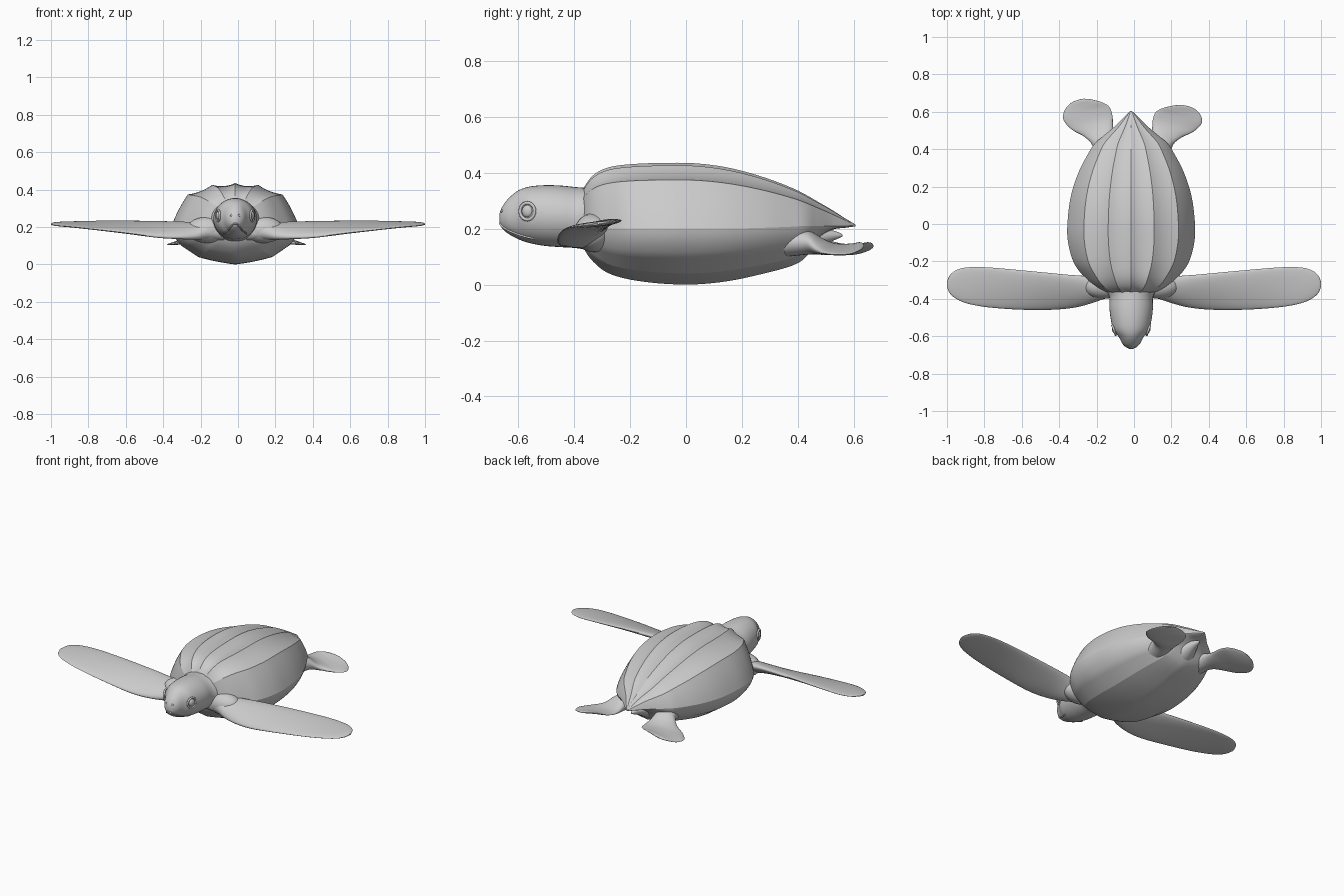
import bpy, bmesh, math
from mathutils import Vector

CX = -0.015  # body centre line


def smooth_rows(rows, steps):
    """Catmull-Rom interpolation of rows of numbers."""
    out = []
    for i in range(len(rows) - 1):
        p0, p1, p2 = rows[max(i - 1, 0)], rows[i], rows[i + 1]
        p3 = rows[min(i + 2, len(rows) - 1)]
        for s in range(steps):
            t = s / steps
            out.append([0.5 * (2 * b + (c - a) * t + (2 * a - 5 * b + 4 * c - d) * t * t
                        + (3 * b - a - 3 * c + d) * t ** 3)
                        for a, b, c, d in zip(p0, p1, p2, p3)])
    out.append(list(rows[-1]))
    return out


def loft(name, rings, angle=30):
    bm = bmesh.new()
    vs = [[bm.verts.new(p) for p in r] for r in rings]
    n = len(rings[0])
    for a, b in zip(vs, vs[1:]):
        for k in range(n):
            bm.faces.new((a[k], a[(k + 1) % n], b[(k + 1) % n], b[k]))
    for r in (vs[0], vs[-1]):
        c = bm.verts.new(sum((v.co for v in r), Vector()) / n)
        for k in range(n):
            bm.faces.new((r[k], r[(k + 1) % n], c))
    bmesh.ops.recalc_face_normals(bm, faces=bm.faces)
    me = bpy.data.meshes.new(name)
    bm.to_mesh(me)
    bm.free()
    ob = bpy.data.objects.new(name, me)
    bpy.context.collection.objects.link(ob)
    finish(ob, angle)
    return ob


def finish(ob, angle=30):
    bpy.ops.object.select_all(action='DESELECT')
    ob.select_set(True)
    bpy.context.view_layer.objects.active = ob
    bpy.ops.object.shade_smooth_by_angle(angle=math.radians(angle))


# ridged shell: half section from top keel to bottom keel, valleys between keels
keels = [(0, 1), (0.36, 0.96), (0.74, 0.74), (1, 0), (0.84, -0.5), (0.58, -0.8), (0, -1)]
bows = [-0.05, -0.035, 0.02, 0.03, 0.0, 0.02]
half = []
for (a, b), bow in zip(zip(keels, keels[1:]), bows):
    a, b = Vector(a), Vector(b)
    d = b - a
    nrm = Vector((-d.y, d.x)).normalized()
    for s in range(6):
        t = s / 6
        half.append(a + d * t + nrm * bow * 4 * t * (1 - t))
half.append(Vector(keels[-1]))
section = half + [Vector((-p.x, p.y)) for p in half[-2:0:-1]]

# y, half width, top, bottom, rim height
body = [(-0.375, 0.09, 0.32, 0.16, 0.22), (-0.36, 0.15, 0.355, 0.12, 0.21),
        (-0.33, 0.205, 0.392, 0.08, 0.205), (-0.28, 0.255, 0.418, 0.042, 0.20),
        (-0.2, 0.31, 0.43, 0.018, 0.20), (-0.08, 0.34, 0.435, 0.003, 0.20),
        (0.04, 0.338, 0.433, 0.001, 0.20), (0.16, 0.32, 0.416, 0.014, 0.20),
        (0.28, 0.28, 0.383, 0.04, 0.203), (0.38, 0.228, 0.345, 0.068, 0.207),
        (0.43, 0.195, 0.32, 0.10, 0.21), (0.47, 0.15, 0.297, 0.16, 0.21),
        (0.52, 0.09, 0.268, 0.195, 0.21), (0.57, 0.04, 0.236, 0.203, 0.21),
        (0.605, 0.003, 0.215, 0.208, 0.211)]
rings = []
for y, w, top, bot, rim in smooth_rows(body, 5):
    rings.append([Vector((CX + p.x * w, y,
                  rim + p.y * ((top - rim) if p.y > 0 else (rim - bot)))) for p in section])
loft("shell", rings, 16)

# head and neck: y, half width, top, bottom
head = [(-0.667, 0.006, 0.25, 0.225), (-0.66, 0.026, 0.272, 0.205), (-0.64, 0.047, 0.302, 0.185),
        (-0.605, 0.066, 0.333, 0.165), (-0.565, 0.095, 0.349, 0.15), (-0.51, 0.109, 0.355, 0.139),
        (-0.45, 0.116, 0.354, 0.134), (-0.39, 0.117, 0.348, 0.13), (-0.34, 0.14, 0.345, 0.12),
        (-0.28, 0.15, 0.34, 0.11)]
N = 40
rings = [[Vector((CX + w * math.cos(k * math.tau / N), y,
          (top + bot) / 2 + (top - bot) / 2 * math.sin(k * math.tau / N))) for k in range(N)]
         for y, w, top, bot in smooth_rows(head, 5)]
loft("head", rings, 60)


def tube(name, pts, r):
    cu = bpy.data.curves.new(name, 'CURVE')
    cu.dimensions = '3D'
    cu.bevel_depth = r
    cu.bevel_resolution = 2
    sp = cu.splines.new('POLY')
    sp.points.add(len(pts) - 1)
    for q, p in zip(sp.points, pts):
        q.co = (*p, 1)
    ob = bpy.data.objects.new(name, cu)
    bpy.context.collection.objects.link(ob)


# beak edge running round the snout
left = [rings[i][N // 2 + 6] for i in range(22, 2, -1)]
right = [rings[i][N - 6] for i in range(3, 23)]
tube("beak_edge", left + right, 0.004)


def ball(name, loc, scale, rot=(0, 0, 0)):
    bpy.ops.mesh.primitive_uv_sphere_add(segments=24, ring_count=14, radius=1,
                                         location=loc, rotation=rot, scale=scale)
    bpy.context.object.name = name
    finish(bpy.context.object, 60)


# flat paddle from rows of leading edge, trailing edge, thickness
def paddle(name, rows, place):
    out = []
    for r in smooth_rows(rows, 6):
        a, b = place(Vector(r[0:3])), place(Vector(r[3:6]))
        d = (b - a) / 2
        flat = Vector((d.x, d.y, 0)).normalized()
        up = Vector((-flat.x * d.z, -flat.y * d.z, d.dot(flat))).normalized()
        out.append([(a + b) / 2 + d * math.cos(t) + up * r[6] / 2 * math.sin(t)
                    for t in (k * math.tau / 28 for k in range(28))])
    loft(name, out, 60)


front = [(0.06, -0.38, 0.15, 0.06, -0.25, 0.22, 0.11), (0.14, -0.395, 0.155, 0.14, -0.27, 0.22, 0.105),
         (0.21, -0.42, 0.145, 0.21, -0.28, 0.215, 0.075), (0.30, -0.445, 0.143, 0.30, -0.275, 0.222, 0.056),
         (0.42, -0.458, 0.148, 0.42, -0.264, 0.227, 0.046), (0.60, -0.458, 0.17, 0.60, -0.247, 0.23, 0.036),
         (0.78, -0.445, 0.19, 0.78, -0.232, 0.23, 0.026), (0.89, -0.425, 0.202, 0.89, -0.232, 0.227, 0.021),
         (0.95, -0.40, 0.207, 0.95, -0.247, 0.225, 0.018), (0.985, -0.37, 0.211, 0.985, -0.275, 0.222, 0.013),
         (1.0, -0.335, 0.215, 1.0, -0.31, 0.217, 0.006)]
rear = [(0.20, 0.34, 0.15, 0.08, 0.38, 0.15, 0.10), (0.215, 0.42, 0.15, 0.10, 0.46, 0.15, 0.085),
        (0.26, 0.465, 0.125, 0.105, 0.525, 0.14, 0.05), (0.325, 0.50, 0.112, 0.108, 0.57, 0.14, 0.028),
        (0.37, 0.55, 0.107, 0.125, 0.615, 0.145, 0.02), (0.362, 0.60, 0.11, 0.165, 0.638, 0.15, 0.016),
        (0.325, 0.637, 0.122, 0.22, 0.652, 0.146, 0.012), (0.28, 0.653, 0.132, 0.26, 0.656, 0.138, 0.005)]
for side, s, k in (("left", -1, 1.06), ("right", 1, 0.92)):
    paddle("front_flipper_" + side, front,
           lambda p: Vector((s * p.x + CX * max(0, 1 - p.x), p.y, p.z)))
    paddle("rear_flipper_" + side, rear,
           lambda p: Vector((s * p.x + CX / 2, 0.42 + (p.y - 0.42) * k, p.z)))
    # eyes with a raised lid ring, and nostrils
    tilt = (0, 0, -s * 0.35)
    ball("eye_" + side, (CX + s * 0.09, -0.567, 0.262), (0.012, 0.02, 0.022), tilt)
    tube("eyelid_" + side, [(CX + s * (0.092 + 0.35 * 0.026 * math.cos(t)), -0.567 + 0.026 * math.cos(t),
                             0.262 + 0.03 * math.sin(t)) for t in
                            (j * math.tau / 24 for j in range(25))], 0.006)
    ball("nostril_" + side, (CX + s * 0.02, -0.656, 0.262), (0.007, 0.006, 0.007))
    # shoulder mass between neck and flipper
    ball("shoulder_" + side, (CX + s * 0.15, -0.33, 0.185), (0.11, 0.07, 0.07))

# short tail under the rear point of the shell
tail = [(0.38, 0.09, 0.20, 0.08), (0.44, 0.06, 0.205, 0.11), (0.50, 0.032, 0.20, 0.145),
        (0.545, 0.012, 0.187, 0.165), (0.56, 0.003, 0.178, 0.172)]
loft("tail", [[Vector((CX + w * math.cos(j * math.tau / 20), y,
               (t + b) / 2 + (t - b) / 2 * math.sin(j * math.tau / 20))) for j in range(20)]
              for y, w, t, b in smooth_rows(tail, 4)], 60)
